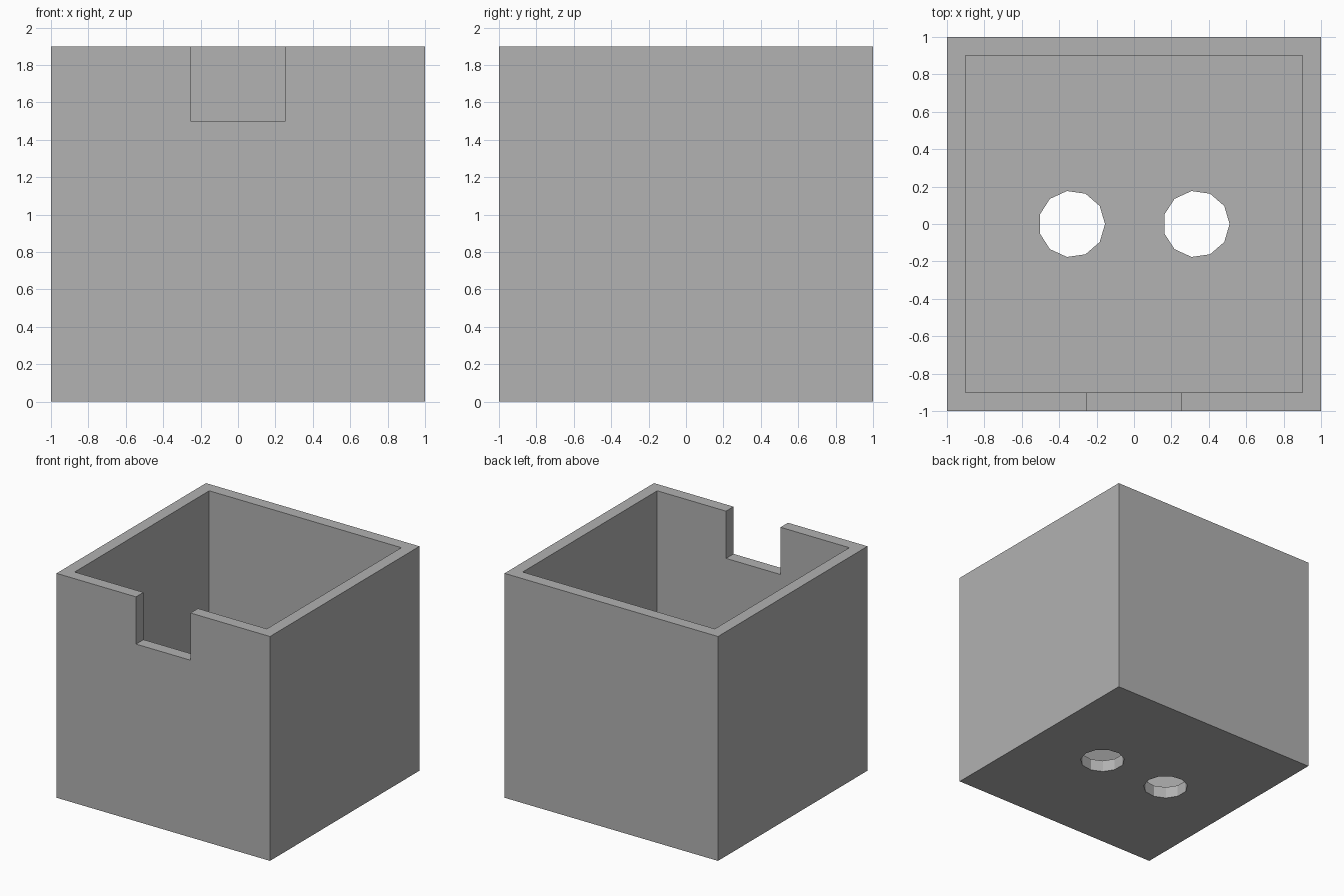
import bpy

default_cube = bpy.data.objects.get("Cube")
if default_cube:
    bpy.data.objects.remove(default_cube, do_unlink=True)

HEIGHT = 1.9
WALL = 0.1
NOTCH_WIDTH = 0.51
NOTCH_BOTTOM = 1.5
HOLE_RADIUS = 0.178
HOLE_X = 0.333

grey = bpy.data.materials.new("light grey")
grey.use_nodes = True
grey.diffuse_color = (0.445, 0.445, 0.445, 1)
grey.node_tree.nodes["Principled BSDF"].inputs["Base Color"].default_value = grey.diffuse_color


def block(name, size, centre):
    bpy.ops.mesh.primitive_cube_add(size=1, location=centre)
    ob = bpy.context.object
    ob.name = name
    ob.scale = size
    bpy.ops.object.transform_apply(location=True, rotation=False, scale=True)
    ob.data.materials.append(grey)
    return ob


def cut(target, cutter):
    cutter.hide_render = True
    mod = target.modifiers.new(cutter.name, 'BOOLEAN')
    mod.operation = 'DIFFERENCE'
    mod.solver = 'EXACT'
    mod.object = cutter
    bpy.context.view_layer.objects.active = target
    bpy.ops.object.modifier_apply(modifier=mod.name)
    bpy.data.objects.remove(cutter, do_unlink=True)


# Solid outer box
box = block("open_box", (2, 2, HEIGHT), (0, 0, HEIGHT / 2))

# Hollow interior, open at the top
inner = 2 - 2 * WALL
cut(box, block("cavity_cutter", (inner, inner, HEIGHT), (0, 0, WALL + HEIGHT / 2)))

# Square notch in the rim of the front wall
cut(box, block("notch_cutter", (NOTCH_WIDTH, 4 * WALL, 1),
               (0, -1 + WALL / 2, NOTCH_BOTTOM + 0.5)))

# Two drain holes through the floor, each with a corner towards +x
for side in (-1, 1):
    bpy.ops.mesh.primitive_cylinder_add(vertices=11, radius=HOLE_RADIUS, depth=4 * WALL,
                                        location=(side * HOLE_X, 0, WALL / 2),
                                        rotation=(0, 0, -1.5708))
    hole = bpy.context.object
    hole.name = "hole_cutter"
    hole.data.materials.append(grey)
    cut(box, hole)
